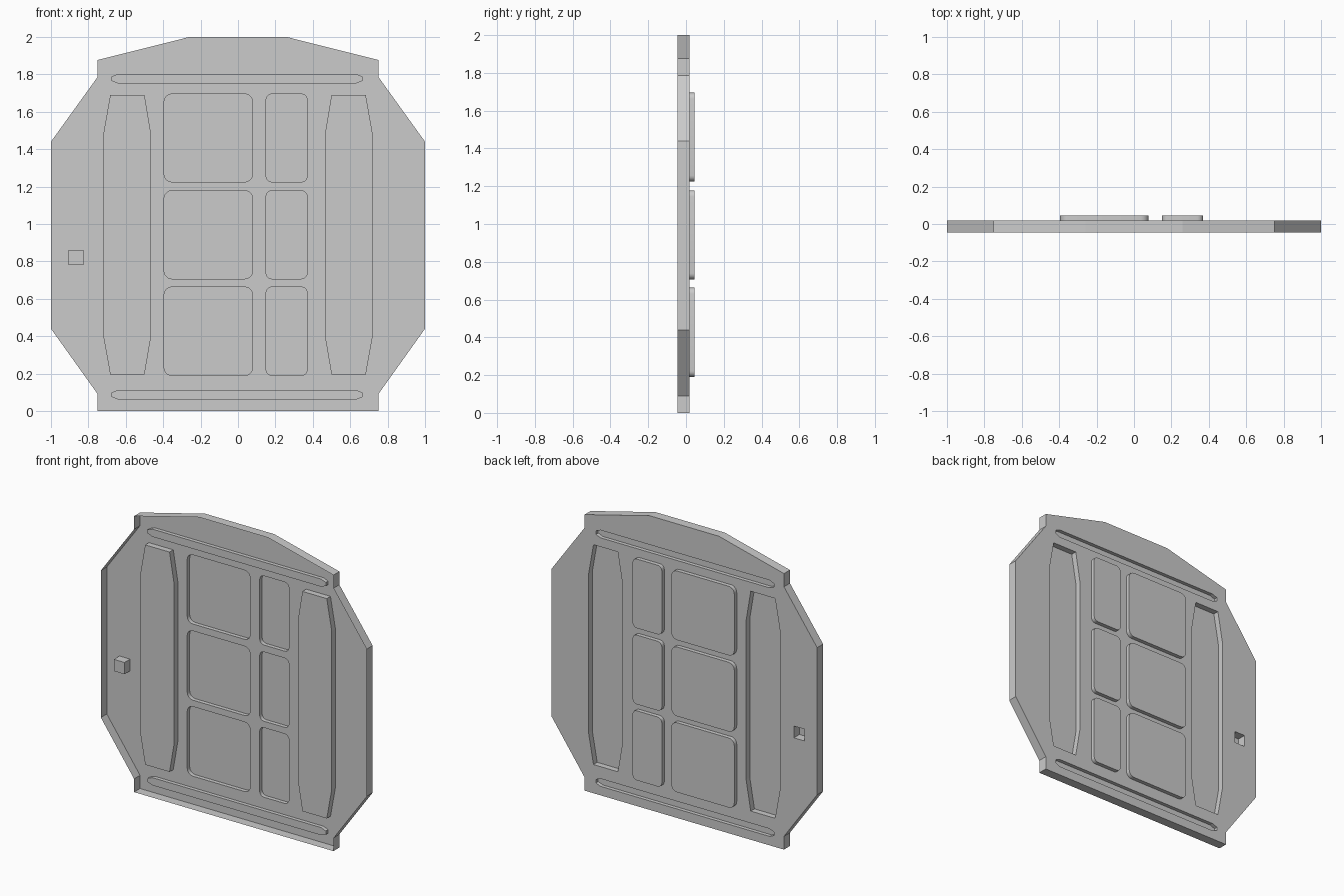
import bpy, bmesh, math

if "Cube" in bpy.data.objects:
    bpy.data.objects.remove(bpy.data.objects["Cube"])

FRONT, BACK = -0.0455, 0.0185      # rim front edge and back sheet
RAISED = 0.0455                    # outer face of the raised panels


def finish(bm, name):
    """Consistent normals, with the big flat face looking to +y."""
    bmesh.ops.recalc_face_normals(bm, faces=bm.faces)
    if sum(f.normal.y * f.calc_area() for f in bm.faces) < 0:
        bmesh.ops.reverse_faces(bm, faces=bm.faces)
    me = bpy.data.meshes.new(name)
    bm.to_mesh(me)
    bm.free()
    ob = bpy.data.objects.new(name, me)
    bpy.context.collection.objects.link(ob)
    return ob


def loop(bm, pts, y):
    return [bm.verts.new((x, y, z)) for x, z in pts]


def bridge(bm, a, b):
    n = len(a)
    for i in range(n):
        bm.faces.new((a[i], a[(i + 1) % n], b[(i + 1) % n], b[i]))


def rounded(x0, x1, z0, z1, r, seg=5):
    pts = []
    for k, (cx, cz) in enumerate([(x1 - r, z1 - r), (x0 + r, z1 - r),
                                  (x0 + r, z0 + r), (x1 - r, z0 + r)]):
        for i in range(seg + 1):
            a = math.pi / 2 * (k + i / seg)
            pts.append((cx + r * math.cos(a), cz + r * math.sin(a)))
    return pts


holes = []


def pressing(name, pts, y):
    """Thin open cup pressed out of the back sheet to depth y."""
    holes.append(pts)
    bm = bmesh.new()
    a, b = loop(bm, pts, BACK), loop(bm, pts, y)
    bridge(bm, a, b)
    bm.faces.new(b)
    smooth = y > BACK
    ob = finish(bm, name)
    if smooth:
        bpy.ops.object.select_all(action='DESELECT')
        ob.select_set(True)
        bpy.context.view_layer.objects.active = ob
        bpy.ops.object.shade_smooth_by_angle(angle=math.radians(35))


# raised window panels
for i, (z0, z1) in enumerate([(0.19, 0.663), (0.707, 1.178), (1.225, 1.695)]):
    pressing(f"wide_panel_{i}", rounded(-0.395, 0.078, z0, z1, 0.042), RAISED)
    pressing(f"narrow_panel_{i}", rounded(0.15, 0.37, z0, z1, 0.032), RAISED)

# sunken side channels
channel = [(0.50, 1.69), (0.683, 1.69), (0.72, 1.48), (0.72, 0.40),
           (0.683, 0.195), (0.50, 0.195), (0.465, 0.40), (0.465, 1.48)]
for side, s in (("left", -1), ("right", 1)):
    pressing(f"{side}_channel", [(s * x, z) for x, z in channel], BACK - 0.04)

# sunken long grooves
for name, zc in (("top_groove", 1.777), ("bottom_groove", 0.087)):
    pressing(name, [(-0.64, zc + 0.026), (0.63, zc + 0.026), (0.665, zc + 0.012),
                    (0.665, zc - 0.012), (0.63, zc - 0.026), (-0.64, zc - 0.026),
                    (-0.675, zc - 0.012), (-0.675, zc + 0.012)], BACK - 0.025)

# square latch pocket
pressing("latch_pocket", [(-0.905, 0.78), (-0.825, 0.78),
                          (-0.825, 0.86), (-0.905, 0.86)], BACK - 0.06)

# door sheet with openings, and its rim; the front stays open
half = [(0.26, 2.0), (0.75, 1.877), (0.75, 1.787), (1.0, 1.44),
        (1.0, 0.44), (0.75, 0.09), (0.75, 0.0)]
outline = half + [(-x, z) for x, z in reversed(half)]
bm = bmesh.new()
edges = []
rings = [loop(bm, p, BACK) for p in [outline] + holes]
for r in rings:
    edges += [bm.edges.new((r[i], r[(i + 1) % len(r)])) for i in range(len(r))]
bmesh.ops.triangle_fill(bm, edges=edges, use_beauty=True, normal=(0, 1, 0))
bridge(bm, rings[0], loop(bm, outline, FRONT))
finish(bm, "door_shell")
